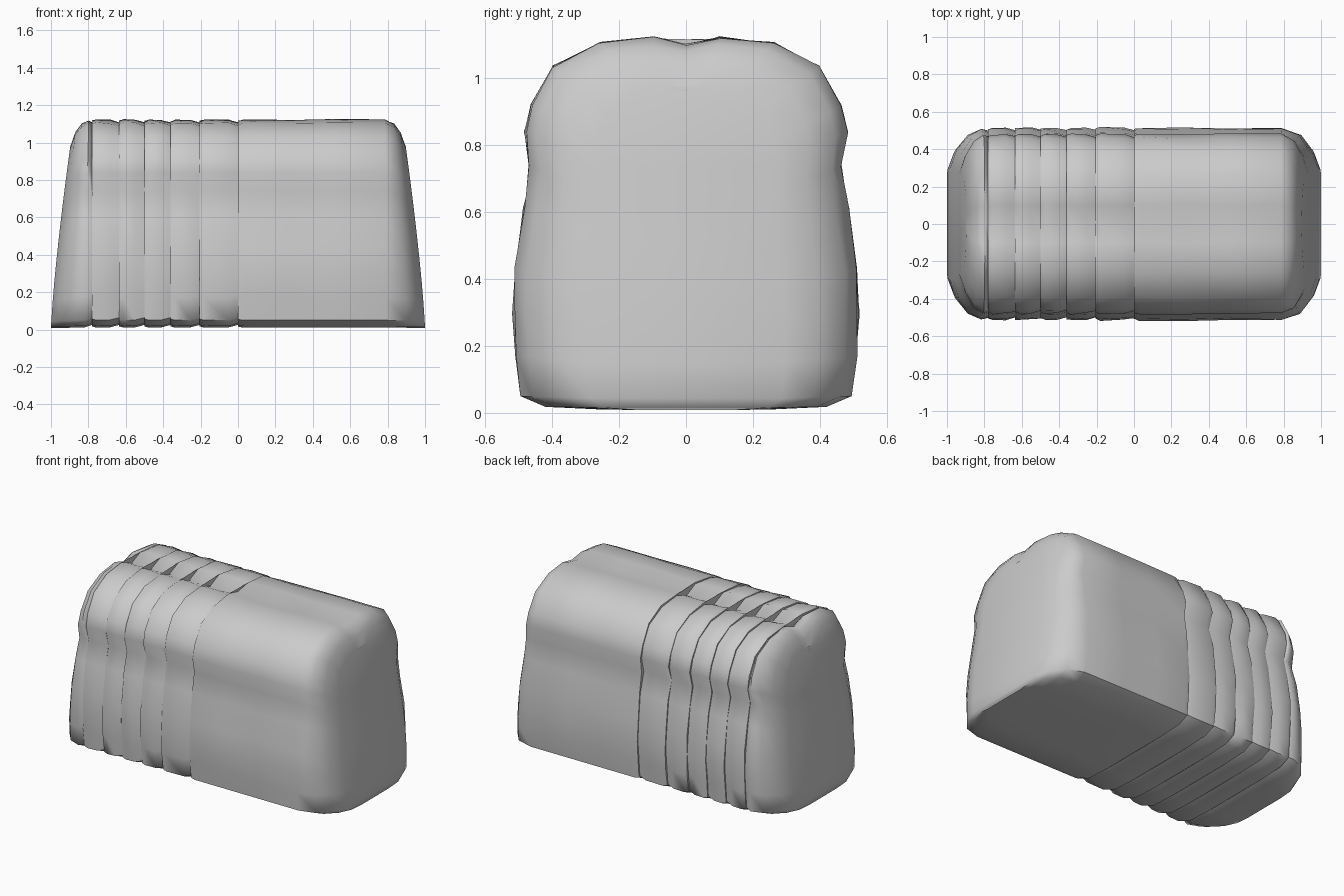
import bpy
import bmesh
import random

random.seed(4)
cube = bpy.data.objects.get("Cube")
if cube:
    bpy.data.objects.remove(cube)

crust = bpy.data.materials.new("plain_grey")
crust.use_nodes = True
GREY = (0.6, 0.6, 0.6, 1)
crust.diffuse_color = GREY
crust.node_tree.nodes["Principled BSDF"].inputs["Base Color"].default_value = GREY

# Half outline of a slice (y, z), from bottom centre up to the top crease
HALF = [(0, .012), (.25, .01), (.42, .018), (.495, .05), (.508, .17), (.515, .3),
        (.508, .43), (.485, .61), (.452, .74), (.48, .84), (.46, .92),
        (.395, 1.035), (.26, 1.105), (.1, 1.122), (0, 1.08)]
N = len(HALF)
SHOULDER = .78  # beyond this the ends round off and lean inwards


def lean(x, z):
    """Pull the upper part of the loaf ends towards the middle."""
    over = max(abs(x) - SHOULDER, 0)
    pulled = over * (1 - .45 * (max(z, 0) / .95) ** 1.3)
    return (abs(x) - over + pulled) * (1 if x > 0 else -1)


def add_ring(bm, x, width, height, pinch, waist, crease):
    """One closed outline; pinch shrinks it evenly, waist scales the side groove."""
    ring = []
    for side in (1, -1):
        part = HALF if side == 1 else HALF[-2:0:-1]
        for y, z in part:
            if abs(z - .74) < .01:
                y += .035 * (1 - waist)
            if y == 0 and z > 1:
                z += crease
            y = y * width * pinch * side
            z = .55 + (z * height - .55) * pinch
            if z > .1:
                y += random.uniform(-.005, .005)
                z += random.uniform(-.004, .004)
            ring.append(bm.verts.new((lean(x, z), y, z)))
    return ring


def add_cap(bm, ring):
    """Close an outline with rows running from side to side."""
    for i in range(N - 1):
        quad = [ring[i], ring[i + 1], ring[-i - 1], ring[-i]]
        bm.faces.new(list(dict.fromkeys(quad)))


def make_part(name, rings, waist=1, crease=0):
    bm = bmesh.new()
    loops = [add_ring(bm, *r, waist, crease) for r in rings]
    for a, b in zip(loops, loops[1:]):
        for i in range(len(a)):
            j = (i + 1) % len(a)
            bm.faces.new((a[i], a[j], b[j], b[i]))
    add_cap(bm, loops[0])
    add_cap(bm, loops[-1])
    bmesh.ops.recalc_face_normals(bm, faces=bm.faces)
    mesh = bpy.data.meshes.new(name)
    bm.to_mesh(mesh)
    bm.free()
    mesh.materials.append(crust)
    mesh.shade_smooth()
    mesh.set_sharp_from_angle(angle=1.0)
    bpy.context.collection.objects.link(bpy.data.objects.new(name, mesh))


# Rounded loaf end: (distance along x, width, height, pinch)
END = [(.79, 1, 1, 1), (.9, .93, .98, 1), (.965, .77, .94, 1), (1, .58, .87, 1)]

# Uncut half of the loaf
make_part("uncut_loaf", [(0, 1, 1, .99), (.03, 1, 1, 1), (.25, 1, 1, 1),
                         (.5, 1, 1, 1)] + END, waist=.6, crease=.02)

# Slices between neighbouring cuts
CUTS = [-.78, -.635, -.5, -.36, -.205, 0]
for n, (a, b) in enumerate(zip(CUTS, CUTS[1:])):
    make_part(f"slice_{n + 1}", [(a, 1, 1, .987), (a + .025, 1, 1, 1),
                                 (b - .05, 1, 1, .997), (b, 1, 1, .972)])

# Heel of the loaf
heel = [(-x, w, h, p) for x, w, h, p in reversed(END[1:])]
make_part("heel", heel + [(-.82, 1, 1, .997), (-.78, 1, 1, .972)])
